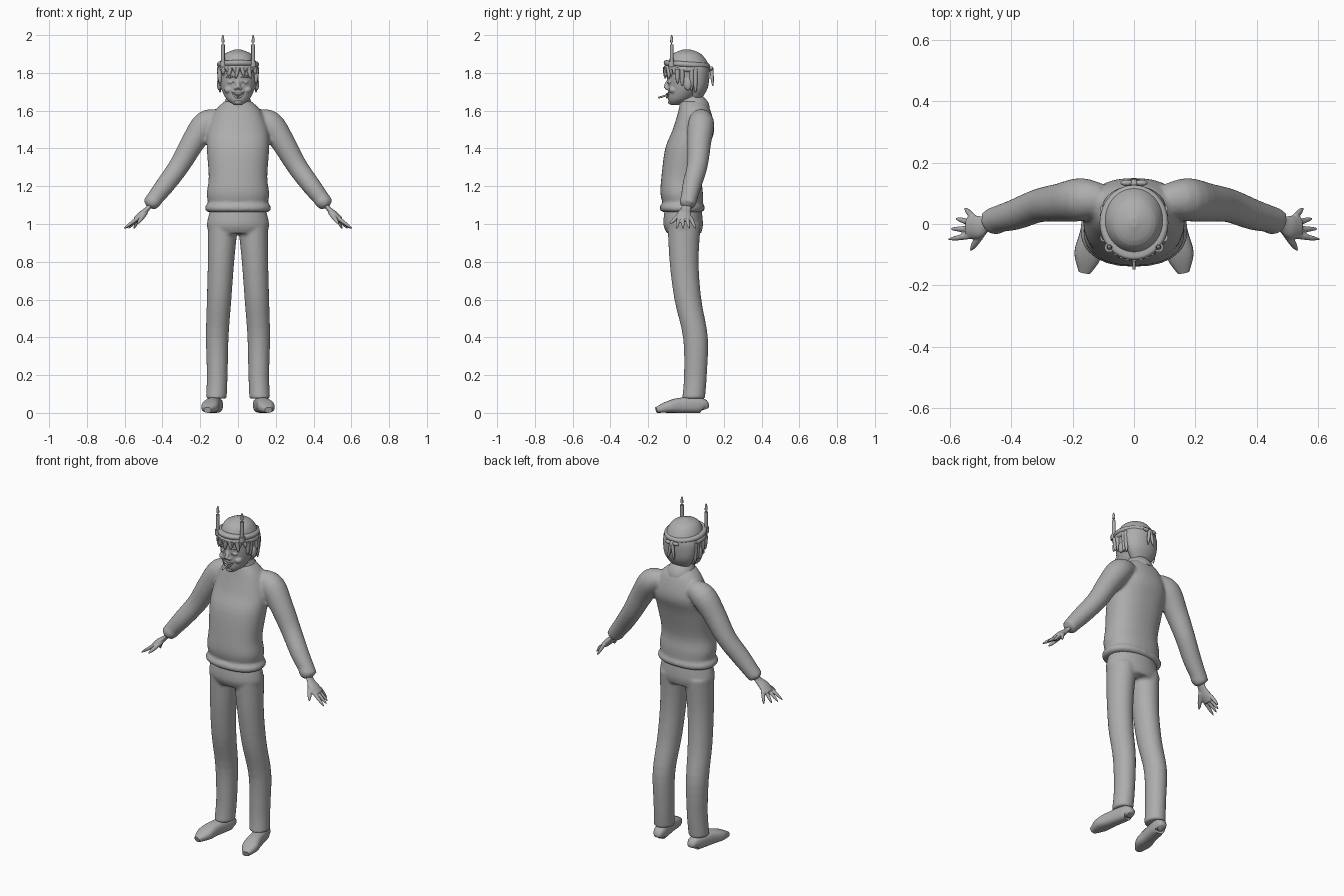
import bpy, bmesh, math
from mathutils import Vector, Matrix

if "Cube" in bpy.data.objects:
    bpy.data.objects.remove(bpy.data.objects["Cube"])

X, Y, Z = Vector((1, 0, 0)), Vector((0, 1, 0)), Vector((0, 0, 1))
SIDES = {"left": 1, "right": -1}

grey = bpy.data.materials.new("plain grey")
grey.use_nodes = True
shade = 0.42
grey.diffuse_color = (shade, shade, shade, 1)
grey.node_tree.nodes["Principled BSDF"].inputs["Base Color"].default_value = grey.diffuse_color


def smooth_rows(rows, steps=4):
    """Pass a smooth curve through the given rows of numbers."""
    rows = [Vector(row) for row in rows]
    result = []
    for i, (start, end) in enumerate(zip(rows, rows[1:])):
        before = rows[max(i - 1, 0)]
        after = rows[min(i + 2, len(rows) - 1)]
        leave, arrive = (end - before) / 2, (after - start) / 2
        for k in range(steps):
            t = k / steps
            ease = t * t * (3 - 2 * t)
            result.append(start.lerp(end, ease) + leave * t * (1 - t) ** 2 - arrive * t * t * (1 - t))
    return result + [rows[-1]]


def tube(bm, path, ref=X, side=1, flat=False, depth=1, sides=24, power=2):
    """Loft ellipses along (x, y, z, radius) rows; depth scales the radius across ref."""
    path = smooth_rows([row if len(row) == 5 else (*row, row[3] * depth) for row in path])
    points = [Vector((row[0] * side, row[1], row[2])) for row in path]
    rings = []
    for i, (point, row) in enumerate(zip(points, path)):
        ahead, behind = points[min(i + 1, len(points) - 1)], points[max(i - 1, 0)]
        along = Z if flat else (ahead - behind).normalized()
        u = (ref - along * ref.dot(along)).normalized()
        v = along.cross(u)
        ring = []
        for k in range(sides):
            angle = math.tau * k / sides
            c, s = math.cos(angle), math.sin(angle)
            c = math.copysign(abs(c) ** (2 / power), c)
            s = math.copysign(abs(s) ** (2 / power), s)
            ring.append(bm.verts.new(point + u * c * row[3] + v * s * row[4]))
        rings.append(ring)
    for low, high in zip(rings, rings[1:]):
        for k in range(sides):
            bm.faces.new((low[k - 1], low[k], high[k], high[k - 1]))
    bm.faces.new(rings[0])
    bm.faces.new(rings[-1])


def stack(bm, rows, power=2):
    """Horizontal ellipses from (z, half width, front y, back y)."""
    path = [(0, (front + back) / 2, z, width, (back - front) / 2) for z, width, front, back in rows]
    tube(bm, path, flat=True, sides=40, power=power)


def roll(bm, z, height, width, front, back, power=2):
    """A band of cloth with a rounded rim."""
    half = height / 2
    rows = []
    for step in range(-3, 4):
        angle = step * math.pi / 6
        inset = half * (1 - math.cos(angle))
        rows.append((z + half * math.sin(angle), width - inset, front + inset, back - inset))
    stack(bm, rows, power)


def taper(bm, start, end, radius, side=1):
    """A rounded strand narrowing to its end."""
    start, end = Vector(start), Vector(end)
    path = [(*start.lerp(end, t), radius * math.sqrt(1 - t * t * 0.95)) for t in (0, 0.5, 0.8, 1)]
    tube(bm, path, side=side, sides=12)


def rod(bm, start, end, radius, side=1):
    tube(bm, [(*start, radius), (*end, radius)], side=side, sides=16)


def arc(bm, centre, width, z, sag, radius, bow=6, side=1):
    """A thin crescent wrapped round the face; bow is how fast the face curves back."""
    path = []
    for step in range(-4, 5):
        t = step / 4
        x = centre + width * t
        path.append((x, bow * x * x - 0.1, z + sag * t * t, radius * (1.1 - t * t)))
    tube(bm, path, ref=Z, side=side, sides=10)


def ball(bm, centre, size, side=1):
    place = Matrix.Translation((centre[0] * side, *centre[1:])) @ Matrix.Diagonal((*size, 1))
    bmesh.ops.create_uvsphere(bm, u_segments=20, v_segments=12, radius=1, matrix=place)


def finish(name, bm, voxel=0, relax=3):
    bmesh.ops.recalc_face_normals(bm, faces=bm.faces)
    mesh = bpy.data.meshes.new(name)
    bm.to_mesh(mesh)
    bm.free()
    mesh.materials.append(grey)
    part = bpy.data.objects.new(name, mesh)
    bpy.context.collection.objects.link(part)
    bpy.ops.object.select_all(action='DESELECT')
    part.select_set(True)
    bpy.context.view_layer.objects.active = part
    bpy.ops.object.shade_smooth_by_angle(angle=math.radians(50))
    if voxel:  # fuse overlapping volumes into one skin
        fuse = part.modifiers.new("fuse", 'REMESH')
        fuse.mode, fuse.voxel_size, fuse.use_smooth_shade = 'VOXEL', voxel, True
        soften = part.modifiers.new("soften", 'SMOOTH')
        soften.factor, soften.iterations = 0.5, relax


# Sweater: body, rolled hem and both sleeves with cuffs
bm = bmesh.new()
stack(bm, [(1.1, .155, -.12, .09), (1.16, .165, -.135, .09), (1.25, .155, -.13, .085), (1.4, .165, -.11, .12),
           (1.5, .16, -.07, .15), (1.6, .12, -.04, .13), (1.65, .07, -.03, .1)], power=2.3)
roll(bm, 1.085, .045, .175, -.14, .1, power=2.3)
for side in SIDES.values():
    tube(bm, [(.1, .08, 1.56, .05), (.17, .08, 1.53, .07), (.24, .07, 1.43, .063), (.31, .06, 1.31, .055),
              (.39, .03, 1.2, .05), (.47, .01, 1.1, .04)], ref=Y, side=side)
    ball(bm, (.45, .01, 1.12), (.045, .045, .04), side)
finish("sweater", bm, voxel=.009, relax=5)

# Rolled collar, lower at the front
bm = bmesh.new()
tube(bm, [(0, .05, 1.59, .08), (0, .04, 1.62, .08), (0, .02, 1.67, .06)], sides=40)
finish("collar", bm)

# Trousers: hips and two legs
bm = bmesh.new()
stack(bm, [(1.1, .14, -.11, .08), (1, .165, -.12, .09), (.95, .15, -.1, .08)])
for side in SIDES.values():
    tube(bm, [(.08, -.01, 1, .08), (.09, -.01, .8, .07), (.1, .01, .6, .065), (.11, .05, .4, .06),
              (.11, .05, .2, .055), (.115, .04, .075, .055)], side=side, flat=True, depth=1.1)
finish("trousers", bm, voxel=.009)

# Shoes, toes turned out
for label, side in SIDES.items():
    bm = bmesh.new()
    profile = [(.1, .02, .02), (.08, .035, .04), (-.03, .04, .04), (-.1, .045, .03), (-.157, .02, .015)]
    tube(bm, [(.13 - y / 5, y, height, width, height) for y, width, height in profile], side=side, power=2.6)
    finish(label + "_shoe", bm)

# Hands: wrist, palm, four fanned fingers and a thumb
for label, side in SIDES.items():
    bm = bmesh.new()
    tube(bm, [(.45, .01, 1.12, .026), (.48, 0, 1.08, .026), (.51, -.01, 1.05, .038), (.54, -.01, 1.02, .036)],
         ref=Y, side=side, depth=.5)
    for i in range(4):
        taper(bm, (.525, .02 * i - .037, 1.035), (.605 - .006 * i * i, .034 * i - .05, .975), .011, side)
    taper(bm, (.49, -.02, 1.06), (.533, -.087, 1), .014, side)
    finish(label + "_hand", bm, voxel=.004, relax=2)

# Head: neck, skull, nose, cheeks, eyelids and ears
bm = bmesh.new()
rod(bm, (0, .04, 1.59), (0, .02, 1.72), .052)
stack(bm, [(1.63, .02, -.08, -.04), (1.66, .06, -.095, .03), (1.72, .09, -.096, .09), (1.78, .1, -.1, .11),
           (1.84, .1, -.1, .12), (1.9, .07, -.07, .08), (1.925, .01, -.01, .02)])
taper(bm, (0, -.108, 1.718), (0, -.09, 1.77), .013)
for side in SIDES.values():
    ball(bm, (.012, -.1, 1.718), (.01, .011, .008), side)
    ball(bm, (.048, -.066, 1.71), (.025, .024, .02), side)
    ball(bm, (.036, -.083, 1.75), (.018, .014, .009), side)
    ball(bm, (.1, .01, 1.74), (.012, .02, .033), side)
finish("head", bm, voxel=.004, relax=2)

# Smiling lips, teeth, chin, brows and closed eyes
bm = bmesh.new()
arc(bm, 0, .038, 1.688, .014, .005, bow=10)
arc(bm, 0, .036, 1.67, .03, .005, bow=10)
ball(bm, (0, -.086, 1.682), (.026, .012, .008))
ball(bm, (0, -.08, 1.645), (.022, .015, .013))
for side in SIDES.values():
    arc(bm, .04, .025, 1.782, -.008, .005, side=side)
    arc(bm, .038, .02, 1.752, -.006, .003, side=side)
finish("face_details", bm)

# Hair: back shell, fringe locks and sideburns
bm = bmesh.new()
stack(bm, [(1.66, .05, .02, .08), (1.72, .09, .01, .115), (1.8, .105, -.03, .125), (1.84, .1, -.06, .12)])
for i in range(-6, 7):
    angle = i * math.pi / 16
    x, y = .1 * math.sin(angle), -.11 * math.cos(angle)
    sway = .012 if i % 2 else -.012
    taper(bm, (x, y, 1.83), (x + sway, y, 1.77 + .012 * (i % 3)), .012)
for side in SIDES.values():
    for y in (-.045, -.02, .03, .05):
        taper(bm, (.098, y, 1.82), (.095, y, 1.72 - y / 2), .013, side)
finish("hair", bm)

# Headband: two folds of cloth, tipped down toward the back
bm = bmesh.new()
for z in (1.82, 1.845):
    roll(bm, z, .03, .112, -.118, .127)
for v in bm.verts:
    v.co.z -= v.co.y / 14
finish("headband", bm)

# Knot with two loops and hanging tails
bm = bmesh.new()
ball(bm, (0, .132, 1.82), (.014, .013, .015))
for side in SIDES.values():
    ball(bm, (.024, .134, 1.824), (.02, .01, .011), side)
    taper(bm, (.004, .135, 1.82), (.02, .142, 1.73), .01, side)
finish("headband_knot", bm)

# Candles with a base cup and a pointed flame
for label, side in SIDES.items():
    bm = bmesh.new()
    for radius, low, high in ((.016, 1.83, 1.86), (.01, 1.84, 1.95), (.003, 1.95, 1.965)):
        rod(bm, (.08, -.076, low), (.08, -.076, high), radius, side)
    taper(bm, (.08, -.076, 1.962), (.08, -.076, 2), .008, side)
    finish(label + "_candle", bm)

# Cigarette
bm = bmesh.new()
rod(bm, (0, -.09, 1.685), (0, -.147, 1.668), .005)
finish("cigarette", bm)
